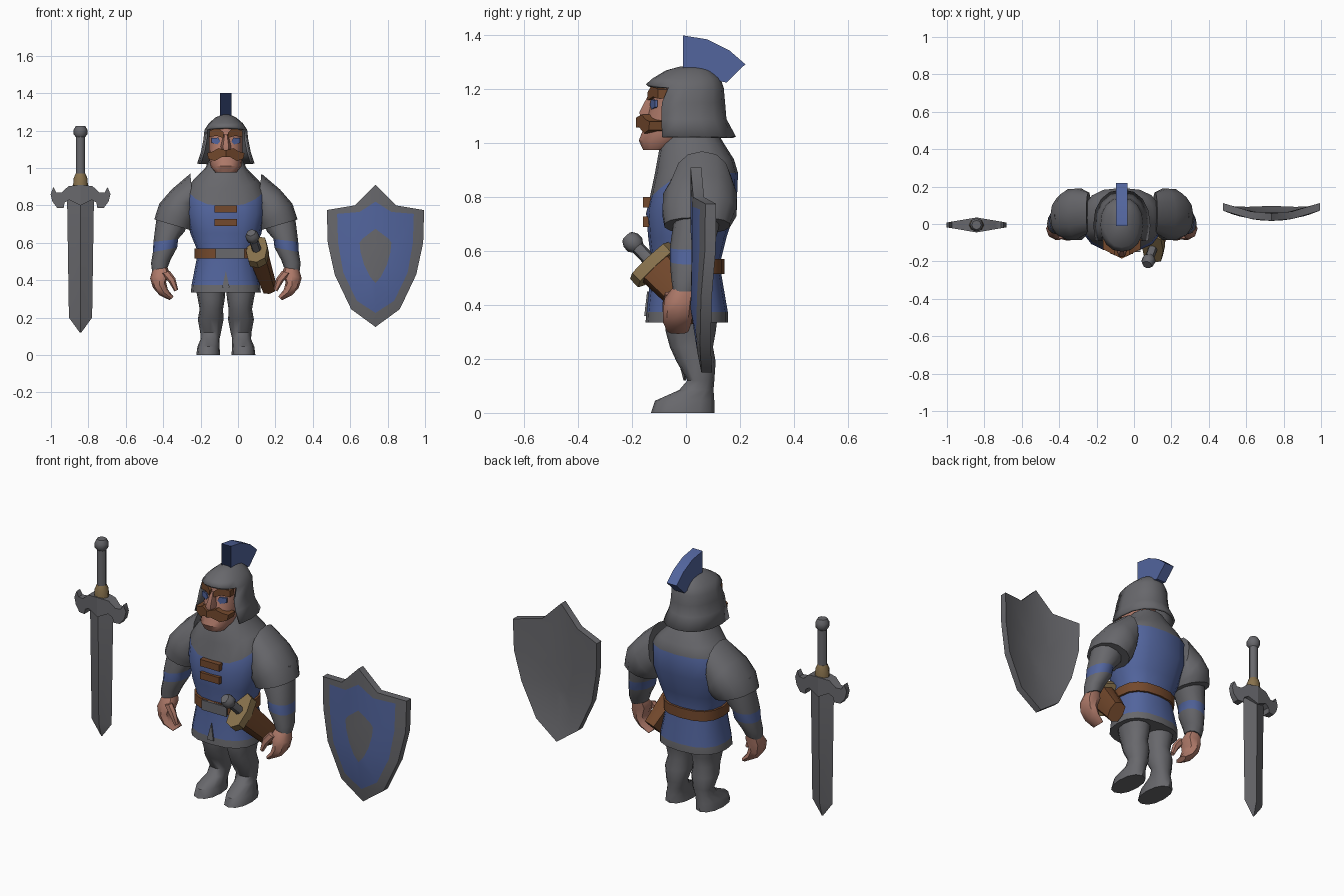
import bpy, bmesh, math
from mathutils import Matrix, Vector

if "Cube" in bpy.data.objects:
    bpy.data.objects.remove(bpy.data.objects["Cube"])

COLOURS = {
    "steel_grey": (0.138, 0.138, 0.15),
    "cloth_blue": (0.085, 0.13, 0.34),
    "leather_brown": (0.175, 0.067, 0.026),
    "skin": (0.42, 0.19, 0.14),
    "brass": (0.25, 0.17, 0.075),
    "dark_navy": (0.012, 0.02, 0.06),
}
MATS = {}
for key, rgb in COLOURS.items():
    m = bpy.data.materials.new(key)
    m.use_nodes = True
    m.diffuse_color = (*rgb, 1)
    shader = m.node_tree.nodes["Principled BSDF"]
    shader.inputs["Base Color"].default_value = (*rgb, 1)
    shader.inputs["Roughness"].default_value = 0.8
    MATS[key] = m
GREY, BLUE, BROWN, SKIN, BRASS, NAVY = COLOURS
SIDES = ((1, "left_"), (-1, "right_"))
BODY = Matrix.Translation((-0.065, 0, 0))
parts = []


def finish(name, bm, mats, matrix):
    """Turn a bmesh into a placed object with its materials."""
    bmesh.ops.recalc_face_normals(bm, faces=bm.faces)
    mesh = bpy.data.meshes.new(name)
    bm.to_mesh(mesh)
    bm.free()
    for key in mats:
        mesh.materials.append(MATS[key])
    ob = bpy.data.objects.new(name, mesh)
    ob.matrix_world = matrix
    bpy.context.scene.collection.objects.link(ob)
    parts.append(ob)
    return ob


def spow(v, p):
    return math.copysign(abs(v) ** p, v)


def loft(name, rings, mats, n=12, p=0.9, side=1, matrix=BODY, cut=None):
    """Skin rings given as x1, z1, x2, z2, y front, y back, optional front dip."""
    mats = [mats] * (len(rings) - 1) if isinstance(mats, str) else mats
    slots = list(dict.fromkeys(mats))
    bm = bmesh.new()
    loops = []
    for x1, z1, x2, z2, yf, yb, *dip in rings:
        loop = []
        for i in range(n):
            a = math.tau * i / n
            c, s = spow(math.cos(a), p), spow(math.sin(a), p)
            z = (z1 + z2) / 2 + (z2 - z1) / 2 * c
            if dip:
                z -= dip[0] * max(0, -math.sin(a)) ** 1.5
            x = (x1 + x2) / 2 + (x2 - x1) / 2 * c
            loop.append(bm.verts.new((side * x, (yf + yb) / 2 + (yb - yf) / 2 * s, z)))
        loops.append(loop)
    for band, (lo, hi) in enumerate(zip(loops, loops[1:])):
        for i in range(n):
            j = (i + 1) % n
            f = bm.faces.new((lo[i], lo[j], hi[j], hi[i]))
            f.material_index = slots.index(mats[band])
    if not cut:
        bm.faces.new(loops[0]).material_index = slots.index(mats[0])
    bm.faces.new(loops[-1]).material_index = slots.index(mats[-1])
    if cut:
        gone = [f for f in bm.faces if cut(f.calc_center_median())]
        bmesh.ops.delete(bm, geom=gone, context="FACES")
    return finish(name, bm, slots, matrix)


def level(rows):
    """Level symmetric rings from z, half width, y front, y back, optional dip."""
    return [(-w, z, w, z, yf, yb, *dip) for z, w, yf, yb, *dip in rows]


def plate(name, outline, mat, front, back, matrix=BODY):
    """Solid between two images of a flat outline."""
    bm = bmesh.new()
    f = [bm.verts.new(front(*q)) for q in outline]
    b = [bm.verts.new(back(*q)) for q in outline]
    bm.faces.new(f)
    bm.faces.new(b[::-1])
    for i in range(len(f)):
        j = (i + 1) % len(f)
        bm.faces.new((f[j], f[i], b[i], b[j]))
    return finish(name, bm, [mat], matrix)


def slanted(name, outline, mat, y0, slope, thick):
    """Plate in the xz plane, angled back towards the sides."""
    plate(name, outline, mat, lambda x, z: (x, y0 + slope * abs(x), z),
          lambda x, z: (x, y0 + slope * abs(x) + thick, z))


def rect(x1, x2, z1, z2):
    return [(x1, z1), (x2, z1), (x2, z2), (x1, z2)]


# Torso: hem, tunic and mail collar
loft("torso", level([
    (0.335, 0.187, -0.15, 0.155), (0.375, 0.183, -0.147, 0.155),
    (0.52, 0.155, -0.13, 0.13), (0.57, 0.157, -0.13, 0.13),
    (0.65, 0.19, -0.14, 0.15), (0.77, 0.215, -0.148, 0.188, 0.03),
    (0.89, 0.21, -0.135, 0.193, 0.095), (0.94, 0.17, -0.115, 0.178, 0.05),
    (1.0, 0.11, -0.095, 0.14), (1.05, 0.085, -0.06, 0.11)]),
    [GREY] + [BLUE] * 5 + [GREY] * 3, n=16, p=0.8)
loft("belt", level([(0.515, 0.168, -0.143, 0.142), (0.57, 0.168, -0.143, 0.142)]),
     BROWN, n=16, p=0.8)
slanted("belt_buckle", rect(-0.055, 0.1, 0.515, 0.57), GREY, -0.151, 0, 0.009)
for z in (0.69, 0.762):
    slanted("chest_strap", rect(-0.06, 0.06, z, z + 0.038), BROWN, -0.16, 0, 0.03)
plate("tunic_slit", [(0, 0.45), (0.02, 0.36), (-0.02, 0.36)], GREY,
      lambda x, z: (x, -0.155 + 0.12 * (z - 0.36), z),
      lambda x, z: (x, -0.147 + 0.12 * (z - 0.36), z))

# Limbs, both sides
for side, tag in SIDES:
    loft(tag + "shoulder_guard", [
        (0.165, 0.72, 0.19, 0.97, -0.05, 0.17), (0.17, 0.69, 0.29, 0.885, -0.088, 0.192),
        (0.175, 0.68, 0.355, 0.81, -0.09, 0.19), (0.18, 0.665, 0.383, 0.725, -0.082, 0.165)],
        GREY, n=14, side=side)
    loft(tag + "arm", [
        (0.36, 0.80, 0.20, 0.72, -0.04, 0.13), (0.375, 0.70, 0.22, 0.66, -0.05, 0.12),
        (0.387, 0.605, 0.255, 0.62, -0.06, 0.10), (0.39, 0.55, 0.26, 0.575, -0.06, 0.09),
        (0.40, 0.49, 0.295, 0.51, -0.055, 0.06), (0.395, 0.45, 0.31, 0.47, -0.05, 0.04)],
        [GREY, GREY, BLUE, GREY, GREY], side=side)
    loft(tag + "hand", [
        (0.39, 0.465, 0.315, 0.475, -0.045, 0.035), (0.405, 0.41, 0.30, 0.44, -0.08, 0.03),
        (0.39, 0.36, 0.32, 0.39, -0.085, 0.025), (0.355, 0.32, 0.31, 0.35, -0.085, 0.02),
        (0.30, 0.293, 0.28, 0.312, -0.07, 0.01)], SKIN, n=8, side=side)
    loft(tag + "thumb", [
        (0.345, 0.435, 0.30, 0.45, -0.08, -0.045), (0.305, 0.39, 0.27, 0.41, -0.09, -0.055),
        (0.275, 0.34, 0.255, 0.35, -0.085, -0.06)], SKIN, n=6, side=side)
    loft(tag + "leg", [(o, z, i, z, yf, yb) for z, o, i, yf, yb in (
        (0.38, 0.165, 0.0, -0.08, 0.12), (0.30, 0.15, 0.006, -0.075, 0.11),
        (0.245, 0.14, 0.015, -0.06, 0.1), (0.19, 0.15, 0.012, -0.035, 0.11),
        (0.12, 0.137, 0.026, 0.005, 0.105), (0.085, 0.135, 0.034, -0.025, 0.102),
        (0.045, 0.152, 0.034, -0.115, 0.105), (0.0, 0.158, 0.03, -0.13, 0.105))],
        GREY, side=side)

# Head
loft("head", level([
    (0.975, 0.055, -0.16, -0.06), (1.01, 0.083, -0.177, 0.0), (1.05, 0.088, -0.162, 0.05),
    (1.10, 0.09, -0.145, 0.05), (1.16, 0.09, -0.127, 0.05), (1.225, 0.082, -0.12, 0.05)]),
    SKIN, n=14)
loft("nose", level([(1.085, 0.022, -0.17, -0.1), (1.115, 0.028, -0.178, -0.1),
                    (1.18, 0.012, -0.142, -0.1)]), SKIN, n=6)
for side, tag in SIDES:
    for part, mat, y0, slope, thick, outline in (
            ("moustache", BROWN, -0.185, 0.5, 0.06,
             [(0, 1.095), (0.04, 1.106), (0.07, 1.088), (0.1, 1.08), (0.094, 1.05),
              (0.06, 1.037), (0.02, 1.06), (0, 1.058)]),
            ("eyebrow", BROWN, -0.148, 0.5, 0.035,
             [(0.012, 1.16), (0.05, 1.172), (0.088, 1.165), (0.088, 1.2), (0.04, 1.215),
              (0.012, 1.19)]),
            ("eye", BLUE, -0.146, 0.4, 0.009,
             [(0.03, 1.142), (0.045, 1.126), (0.076, 1.134), (0.076, 1.16), (0.04, 1.162)])):
        slanted(tag + part, [(side * x, z) for x, z in outline], mat, y0, slope, thick)

# Open-faced helmet with crest
helmet = loft("helmet", level([
    (1.025, 0.153, -0.2, 0.185), (1.09, 0.132, -0.19, 0.15), (1.15, 0.12, -0.185, 0.145),
    (1.205, 0.114, -0.148, 0.14, -0.014), (1.24, 0.09, -0.125, 0.128),
    (1.27, 0.055, -0.075, 0.095), (1.285, 0.022, -0.02, 0.055)]),
    GREY, n=16, cut=lambda c: c.z < 1.2 and c.y < -0.075)
shell = helmet.modifiers.new("shell", "SOLIDIFY")
shell.thickness = 0.012
crest = plate("helmet_crest", [
    (-0.012, 1.26), (-0.012, 1.4), (0.08, 1.385), (0.16, 1.345), (0.22, 1.293),
    (0.15, 1.225)], BLUE, lambda y, z: (-0.03, y, z), lambda y, z: (0.03, y, z))
crest.data.materials.append(MATS[NAVY])
for f in crest.data.polygons:
    if f.normal.y < -0.9:
        f.material_index = 1


# Swords: a hilt shared by the drawn and the sheathed one
def hilt(tag, z, grip, r, matrix):
    top = z + grip
    loft(tag + "grip", level([(z, r, -r, r), (top, r, -r, r)]), GREY, n=8, p=1, matrix=matrix)
    w = r * 1.45
    loft(tag + "pommel", level([(top - 0.005, r, -r, r), (top + 0.01, w, -w, w),
                                (top + 0.035, w, -w, w), (top + 0.055, r, -r, r)]),
         GREY, n=8, p=1, matrix=matrix)


SWORD = Matrix.Translation((-0.842, -0.005, 0))
loft("sword_blade", level([(0.12, 0.004, -0.004, 0.004), (0.2, 0.062, -0.025, 0.025),
                           (0.85, 0.072, -0.032, 0.032)]), GREY, n=4, p=1, matrix=SWORD)
for side, tag in SIDES:
    plate(tag + "sword_guard", [(side * x, z) for x, z in (
        (0, 0.91), (0.064, 0.903), (0.1, 0.87), (0.13, 0.87), (0.145, 0.898), (0.16, 0.86),
        (0.15, 0.82), (0.125, 0.787), (0.09, 0.787), (0.085, 0.815), (0.06, 0.83), (0, 0.80))],
        GREY, lambda x, z: (x, 0.17 * abs(x) - 0.04, z),
        lambda x, z: (x, 0.04 - 0.17 * abs(x), z), SWORD)
loft("sword_collar", level([(0.90, 0.04, -0.035, 0.035), (0.945, 0.037, -0.035, 0.035),
                            (0.97, 0.026, -0.026, 0.026)]), BRASS, n=8, p=1, matrix=SWORD)
hilt("sword_", 0.95, 0.22, 0.025, SWORD)

# Sheathed sword on the left hip
up = Vector((-0.09, -0.25, 0.265)).normalized()
flat = (Vector((1, 0, 0)) - up * up.x).normalized()
wide = flat.cross(up)
HIP = Matrix.Translation((0.105, -0.12, 0.55)) @ Matrix((wide, flat, up)).transposed().to_4x4()
loft("scabbard", level([(-0.26, 0.058, -0.04, 0.04), (0, 0.075, -0.055, 0.055)]),
     BROWN, n=8, p=0.7, matrix=HIP)
loft("scabbard_guard", level([(-0.022, 0.1, -0.058, 0.058), (0.022, 0.1, -0.058, 0.058)]),
     BRASS, n=8, p=0.7, matrix=HIP)
hilt("hip_sword_", 0.02, 0.072, 0.025, HIP)


# Shield: nested outlines on a curved board, repeated on the back
def board(x, z, back):
    return (x, 0.017 + 0.055 * (x / 0.26) ** 2 + 0.2 * max(0, 0.35 - z) + back, z)


outlines = [h + [(-x, z) for x, z in reversed(h) if x > 0] for h in (
    [(0, 0.91), (0.11, 0.80), (0.26, 0.775), (0.255, 0.60), (0.218, 0.43), (0.13, 0.245), (0, 0.15)],
    [(0, 0.82), (0.085, 0.765), (0.205, 0.755), (0.2, 0.60), (0.172, 0.44), (0.1, 0.29), (0, 0.225)],
    [(0, 0.675), (0.07, 0.622), (0.085, 0.60), (0.08, 0.55), (0.06, 0.48), (0.03, 0.42), (0, 0.385)])]
bm = bmesh.new()
loops = [[bm.verts.new(board(x, z, 0.04)) for x, z in o] for o in reversed(outlines)]
loops += [[bm.verts.new(board(x, z, 0)) for x, z in o] for o in outlines]
for a, b in zip(loops, loops[1:]):
    for i in range(len(a)):
        j = (i + 1) % len(a)
        f = bm.faces.new((a[i], a[j], b[j], b[i]))
        f.material_index = int(b is loops[-1])
bm.faces.new(loops[0])
bm.faces.new(loops[-1])
finish("shield", bm, [GREY, BLUE], Matrix.Translation((0.735, 0, 0)))

# Smooth shading with crisp edges
bpy.ops.object.select_all(action="DESELECT")
for ob in parts:
    ob.select_set(True)
bpy.context.view_layer.objects.active = parts[0]
bpy.ops.object.shade_smooth_by_angle(angle=math.radians(45))
